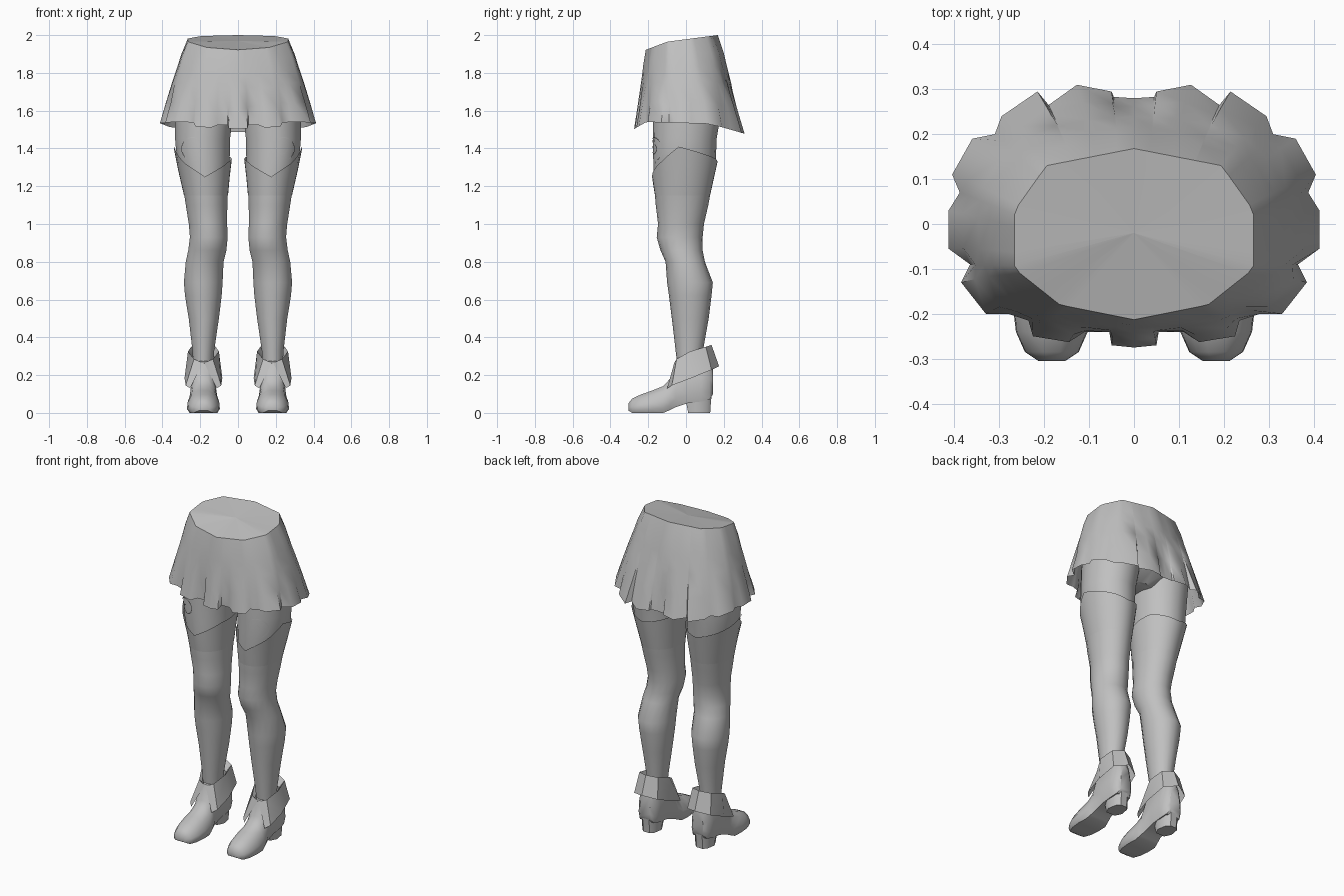
import bpy, bmesh, math
from mathutils import Vector

if "Cube" in bpy.data.objects:
    bpy.data.objects.remove(bpy.data.objects["Cube"])

grey = bpy.data.materials.new("warm_grey")
grey.diffuse_color = (0.53, 0.53, 0.53, 1)
grey.use_nodes = True
grey.node_tree.nodes["Principled BSDF"].inputs["Base Color"].default_value = grey.diffuse_color


def loft(name, rings, closed=True, caps=True, mirror=False, angle=40, solid=0):
    """Skin a list of equal-length point rings."""
    bm = bmesh.new()
    rows = [[bm.verts.new(p) for p in r] for r in rings]
    n = len(rows[0])
    for a, b in zip(rows, rows[1:]):
        for i in range(n if closed else n - 1):
            j = (i + 1) % n
            bm.faces.new((a[i], a[j], b[j], b[i]))
    if closed and caps:
        bm.faces.new(rows[0])
        bm.faces.new(rows[-1])
    bmesh.ops.recalc_face_normals(bm, faces=bm.faces)
    me = bpy.data.meshes.new(name)
    bm.to_mesh(me)
    bm.free()
    return finish(bpy.data.objects.new(name, me), mirror, angle, solid)


def finish(ob, mirror, angle=40, solid=0):
    bpy.context.collection.objects.link(ob)
    ob.data.materials.append(grey)
    if solid:
        m = ob.modifiers.new("thickness", 'SOLIDIFY')
        m.thickness = solid
    if mirror:
        ob.modifiers.new("mirror", 'MIRROR')
    if ob.type == 'MESH':
        bpy.ops.object.select_all(action='DESELECT')
        ob.select_set(True)
        bpy.context.view_layer.objects.active = ob
        bpy.ops.object.shade_smooth_by_angle(angle=math.radians(angle))
    return ob


def interp(table, t):
    """Piecewise linear lookup in rows sorted by their first value."""
    if t <= table[0][0]:
        return table[0][1:]
    for a, b in zip(table, table[1:]):
        if t <= b[0]:
            f = (t - a[0]) / (b[0] - a[0])
            return [p + (q - p) * f for p, q in zip(a[1:], b[1:])]
    return table[-1][1:]


# ---- Skirt: ten-sided waist opening out to a box-pleated hem
waist = [(0, -.213), (.165, -.18), (.266, -.1), (.266, .03), (.195, .13), (0, .168)]
hem = [(0, -.275), (.05, -.27), (.055, -.24), (.11, -.24), (.145, -.263), (.225, -.25),
       (.235, -.215), (.28, -.2), (.33, -.2), (.385, -.13), (.365, -.09), (.413, -.055),
       (.413, .03), (.388, .07), (.405, .11), (.36, .19), (.31, .2), (.295, .24),
       (.215, .295), (.19, .265), (.127, .31), (.05, .295), (.045, .283), (0, .28)]


def turn(x, y):
    return math.atan2(x, -y)


waist_table = [(turn(x, y + .02), x, y) for x, y in waist]
hem_z = [(-.28, 1.5), (-.21, 1.54), (.13, 1.53), (.31, 1.478)]
# height fraction, outward fraction, pleat strength
skirt_rows = [(0, 0, 0), (.18, .27, 0), (.33, .43, 0), (.5, .62, .12), (.75, .83, .55), (1, 1, 1)]

rings = []
for s, out, pleat in skirt_rows:
    half = []
    for x, y in hem:
        t = turn(x, y - .01)
        wx, wy = interp(waist_table, t)
        c, d = math.sin(t), -math.cos(t)
        r = (abs(c / .395) ** 2.4 + abs(d / .272) ** 2.4) ** (-1 / 2.4)
        ex, ey = c * r, d * r + .012
        hx, hy = ex + (x - ex) * pleat, ey + (y - ey) * pleat
        z0 = interp([(-.213, 1.922), (-.1, 1.965), (.13, 1.995), (.168, 2.0)], wy)[0]
        z1 = interp(hem_z, y)[0]
        half.append((wx + (hx - wx) * out, wy + (hy - wy) * out, z0 + (z1 - z0) * s))
    rings.append(half + [(-x, y, z) for x, y, z in half[-2:0:-1]])
loft("skirt", rings, caps=False, angle=50)
loft("waist_cap", [[p for p in rings[0]], [(0, -.02, 1.97)] * len(rings[0])], caps=False)

# ---- Legs: height, inner x, outer x, front y, back y
leg = [(.2, .135, .235, -.04, .08), (.33, .125, .242, -.055, .09), (.5, .1, .262, -.075, .12),
       (.62, .085, .282, -.09, .135), (.69, .08, .288, -.1, .142), (.8, .075, .278, -.108, .1),
       (.86, .06, .265, -.135, .088), (.93, .053, .256, -.155, .088), (1.0, .056, .262, -.148, .095),
       (1.1, .055, .278, -.16, .118), (1.22, .05, .296, -.17, .14), (1.33, .042, .325, -.173, .158),
       (1.45, .04, .335, -.176, .162), (1.62, .02, .335, -.175, .19)]


def leg_point(z, a, grow=0.0):
    x0, x1, y0, y1 = interp(leg, z)
    return Vector(((x0 + x1) / 2 + math.sin(a) * ((x1 - x0) / 2 + grow),
                   (y0 + y1) / 2 - math.cos(a) * ((y1 - y0) / 2 + grow), z))


SIDES = 18
angles = [2 * math.pi * i / SIDES for i in range(SIDES)]
loft("legs", [[leg_point(r[0], a) for a in angles] for r in leg], mirror=True)

# ---- Pelvis hidden below the skirt
loft("pelvis", [[(w * math.sin(a), .005 - d * math.cos(a), z) for a in angles]
                for w, d, z in [(.1, .1, 1.53), (.27, .175, 1.6), (.31, .19, 1.72), (.25, .17, 1.9)]])

# ---- Stocking tops: scalloped shells, dipping in front and rising outside
top_edge = [(0, 1.25), (.8, 1.33), (1.4, 1.41), (2.2, 1.37), (3.14, 1.33),
            (4.2, 1.36), (5.2, 1.33), (6.29, 1.25)]
fine = [2 * math.pi * i / 36 for i in range(36)]
loft("stocking_tops", [[leg_point(1.15 + (interp(top_edge, a)[0] - 1.15) * f, a, g) for a in fine]
                       for f, g in [(0, 0), (.5, .004), (1, .009)]], caps=False, mirror=True)

# ---- Scroll ornament on the front of each thigh, a thin flat ribbon
edges = [[], []]
for i in range(37):
    t = i / 36
    a = -1.2 + t * 8.5
    for k in (0, 1):
        r = .064 - .05 * t + k * .005
        x, z = .235 + r * math.cos(a), 1.405 + r * 1.05 * math.sin(a)
        x0, x1, _, _ = interp(leg, z)
        u = max(-.98, min(.98, (x - (x0 + x1) / 2) / ((x1 - x0) / 2)))
        edges[k].append(leg_point(z, math.asin(u), .004))
loft("thigh_scrolls", edges, closed=False, mirror=True)

# ---- Shoes: y, sole height, top height, half width
CX = .183
shoe = [(-.305, .012, .05, .03), (-.285, 0, .075, .06), (-.24, 0, .097, .08), (-.18, 0, .118, .087),
        (-.12, 0, .142, .084), (-.085, .015, .18, .075), (-.055, .03, .27, .068),
        (.01, .052, .3, .066), (.08, .06, .31, .066), (.125, .07, .3, .056), (.143, .1, .25, .035)]
section = [(-.85, 0), (-1, .18), (-.97, .45), (-.72, .8), (-.3, 1),
           (.3, 1), (.72, .8), (.97, .45), (1, .18), (.85, 0)]
loft("shoes", [[(CX + w * u, y, z0 + (z1 - z0) * v) for u, v in section]
               for y, z0, z1, w in shoe], mirror=True)

# ---- Heels
heel = [(-.6, 0), (.6, 0), (1, .35), (.8, .85), (.4, 1), (-.4, 1), (-.8, .85), (-1, .35)]
loft("heels", [[(CX + w * u, y0 + (y1 - y0) * v, z) for u, v in heel]
               for w, y0, y1, z in [(.05, .012, .128, 0), (.054, .0, .132, .06), (.06, -.01, .142, .14)]],
     mirror=True)

# ---- Folded ankle cuffs, split in front
cuff_top = [(.004, -.062, .265), (.05, -.05, .285), (.082, .02, .325), (.065, .105, .35), (0, .135, .36)]
cuff_low = [(.07, -.1, .13), (.094, -.075, .145), (.1, .03, .185), (.08, .135, .228), (0, .175, .247)]
cuff_in = [(.004, -.045, .255), (.04, -.04, .265), (.06, .02, .29), (.045, .08, .31), (0, .092, .32)]


def both(half):
    pts = half + [(-x, y, z) for x, y, z in half[-2::-1]]
    return [(CX + x, y, z) for x, y, z in pts]


loft("ankle_cuffs", [both(cuff_in), both(cuff_top), both(cuff_low)], closed=False, mirror=True)
